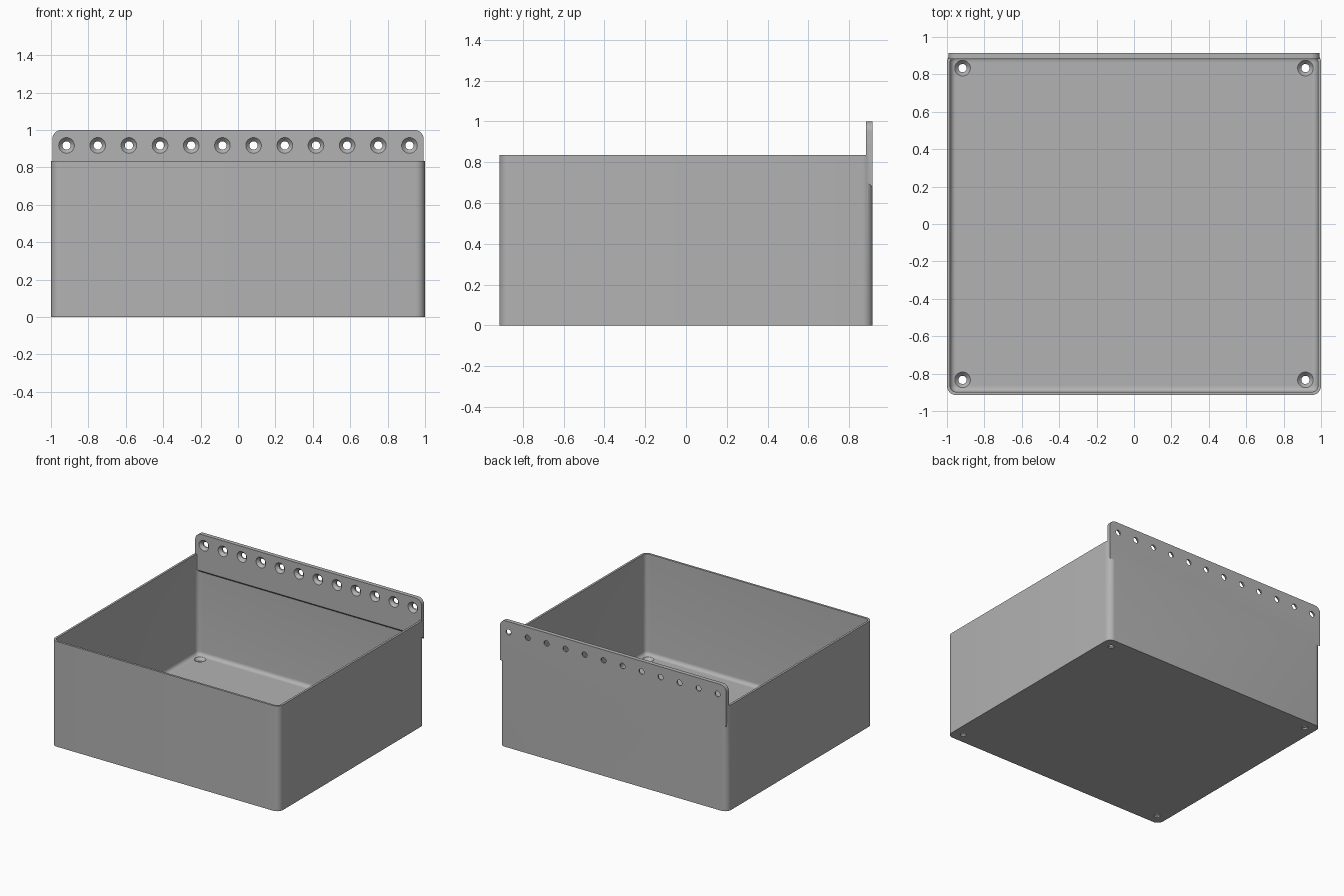
import bpy
import bmesh
from math import pi, sin, cos
from mathutils import Matrix

cube = bpy.data.objects.get("Cube")
if cube:
    bpy.data.objects.remove(cube, do_unlink=True)

HALF_X, HALF_Y, WALL_TOP = 1.0, 0.915, 0.834
WALL, FLOOR, CORNER, FILLET = 0.017, 0.033, 0.05, 0.03
PLATE_FRONT = HALF_Y - 0.033
PITCH = 1 / 6

grey = bpy.data.materials.new("plain grey")
grey.use_nodes = True
grey.diffuse_color = (0.45, 0.45, 0.45, 1)
grey.node_tree.nodes["Principled BSDF"].inputs["Base Color"].default_value = grey.diffuse_color


def make_object(name, bm):
    bmesh.ops.recalc_face_normals(bm, faces=bm.faces)
    mesh = bpy.data.meshes.new(name)
    bm.to_mesh(mesh)
    bm.free()
    mesh.materials.append(grey)
    obj = bpy.data.objects.new(name, mesh)
    bpy.context.collection.objects.link(obj)
    return obj


def rounded_ring(bm, inset, z, steps=8):
    """Loop of vertices around a rounded rectangle."""
    r = CORNER - inset
    cx, cy = HALF_X - CORNER, HALF_Y - CORNER
    ring = []
    for quarter, (sx, sy) in enumerate([(1, 1), (-1, 1), (-1, -1), (1, -1)]):
        for i in range(steps + 1):
            a = (quarter + i / steps) * pi / 2
            ring.append(bm.verts.new((sx * cx + r * cos(a), sy * cy + r * sin(a), z)))
    return ring


def bridge(bm, rings):
    for a, b in zip(rings, rings[1:]):
        for i in range(len(a)):
            j = (i + 1) % len(a)
            bm.faces.new((a[i], a[j], b[j], b[i]))
    bm.faces.new(rings[0])
    bm.faces.new(rings[-1])


def combine(target, other, operation):
    """Apply a boolean and remove the helper."""
    other.hide_render = True
    mod = target.modifiers.new("combine", "BOOLEAN")
    mod.operation, mod.solver, mod.object = operation, "EXACT", other
    bpy.context.view_layer.objects.active = target
    bpy.ops.object.modifier_apply(modifier=mod.name)
    bpy.data.objects.remove(other, do_unlink=True)


# Open box with rounded corners and a fillet around the floor
bm = bmesh.new()
rings = [rounded_ring(bm, 0, 0), rounded_ring(bm, 0, WALL_TOP), rounded_ring(bm, WALL, WALL_TOP)]
for i in range(7):
    a = i / 6 * pi / 2
    rings.append(rounded_ring(bm, WALL + FILLET * (1 - cos(a)), FLOOR + FILLET * (1 - sin(a))))
bridge(bm, rings)
box = make_object("storage_bin", bm)

# Mounting plate: rounded upper corners, sloping underside
PLATE_X, PLATE_R = 0.993, 0.05
outline = [(-PLATE_X, None), (PLATE_X, None)]
for side in (1, -1):
    for i in range(9):
        a = i / 8 * pi / 2 if side > 0 else (1 + i / 8) * pi / 2
        outline.append((side * (PLATE_X - PLATE_R) + PLATE_R * cos(a), 1 - PLATE_R + PLATE_R * sin(a)))
bm = bmesh.new()
bridge(bm, [[bm.verts.new((x, y, bottom if z is None else z)) for x, z in outline]
            for y, bottom in ((PLATE_FRONT, 0.71), (HALF_Y, 0.677))])
combine(box, make_object("mounting_plate", bm), "UNION")

# Countersunk screw holes in the plate and the floor
HEAD_R, HOLE_R, SINK = 0.042, 0.022, 0.022
bm = bmesh.new()


def add_screw_cutter(matrix, segments=32):
    """Cutter along local z, with the head flush at the local origin."""
    rings = []
    for r, z in ((HEAD_R, 0.02), (HEAD_R, 0), (HOLE_R, -SINK), (HOLE_R, -0.06)):
        rings.append([bm.verts.new(matrix @ Matrix.Translation(
            (r * cos(2 * pi * i / segments), r * sin(2 * pi * i / segments), z)).translation)
            for i in range(segments)])
    bridge(bm, rings)


for i in range(12):
    add_screw_cutter(Matrix.Translation(((i - 5.5) * PITCH, PLATE_FRONT, 0.917))
                     @ Matrix.Rotation(pi / 2, 4, "X"))
for x in (-5.5 * PITCH, 5.5 * PITCH):
    for y in (-5 * PITCH, 5 * PITCH):
        add_screw_cutter(Matrix.Translation((x, y, FLOOR)))
combine(box, make_object("screw_cutters", bm), "DIFFERENCE")

# Smooth the rounded corners, keep crisp edges
bpy.ops.object.select_all(action="DESELECT")
box.select_set(True)
bpy.context.view_layer.objects.active = box
bpy.ops.object.shade_smooth_by_angle(angle=pi / 6)
